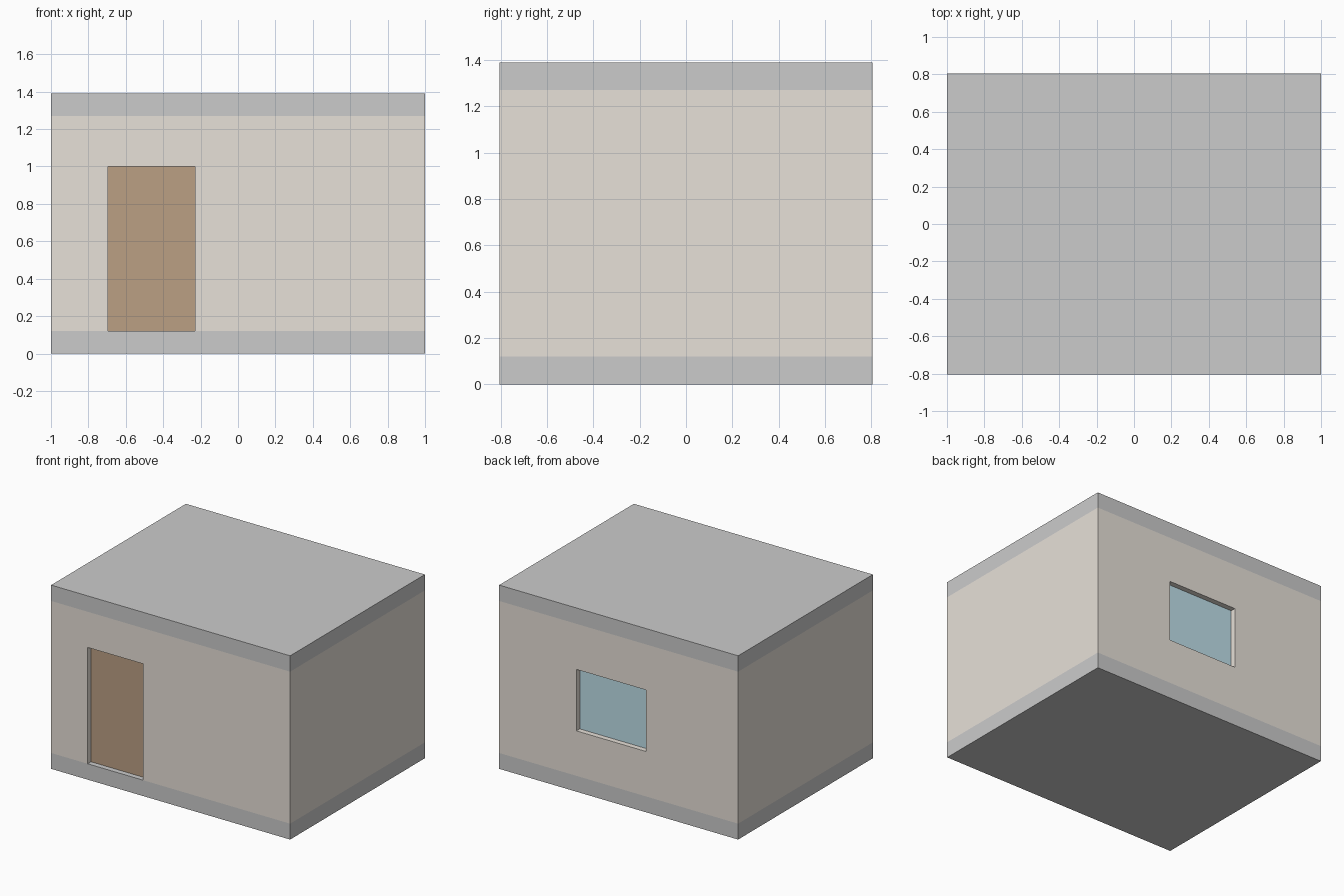
import bpy

if "Cube" in bpy.data.objects:
    bpy.data.objects.remove(bpy.data.objects["Cube"])

W, D, H = 1.0, 0.805, 1.39      # half width, half depth, full height
SLAB, WALL, PANEL = 0.12, 0.12, 0.04


def material(name, rgb):
    m = bpy.data.materials.new(name)
    m.diffuse_color = (*rgb, 1)
    m.use_nodes = True
    m.node_tree.nodes["Principled BSDF"].inputs["Base Color"].default_value = m.diffuse_color
    return m


def box(name, x, y, z, mat=None):
    """Box from (min, max) ranges on each axis."""
    bpy.ops.mesh.primitive_cube_add(size=1, location=[(a + b) / 2 for a, b in (x, y, z)])
    ob = bpy.context.object
    ob.name = name
    ob.scale = [b - a for a, b in (x, y, z)]
    bpy.ops.object.transform_apply(location=False, rotation=False, scale=True)
    if mat:
        ob.data.materials.append(mat)
    return ob


def cut(target, name, x, y, z):
    """Cut a box out of the target with a boolean modifier."""
    cutter = box(name, x, y, z)
    cutter.hide_render = True
    cutter.hide_viewport = False
    mod = target.modifiers.new(name, 'BOOLEAN')
    mod.operation, mod.solver, mod.object = 'DIFFERENCE', 'EXACT', cutter
    bpy.context.view_layer.objects.active = target
    bpy.ops.object.modifier_apply(modifier=mod.name)
    bpy.data.objects.remove(cutter)


plaster = material("plaster", (0.80, 0.75, 0.69))
wood = material("wood", (0.50, 0.35, 0.23))
glass = material("glass", (0.52, 0.74, 0.82))

# Floor and roof slabs
box("floor_slab", (-W, W), (-D, D), (0, SLAB))
box("roof_slab", (-W, W), (-D, D), (H - SLAB, H))

# Hollow wall ring
walls = box("walls", (-W, W), (-D, D), (SLAB, H - SLAB), plaster)
cut(walls, "room_cutter", (-W + WALL, W - WALL), (-D + WALL, D - WALL), (0, H))

# Door at the front and window at the back, panels centred in the wall
openings = [("door", -1, (-0.695, -0.23), (SLAB, 1.0), wood),
            ("window", 1, (-0.23, 0.353), (0.46, 0.925), glass)]
for name, side, x, z, mat in openings:
    y = side * (D - WALL / 2)
    low = z[0] - (0.05 if z[0] == SLAB else 0)
    cut(walls, name + "_cutter", x, (y - WALL, y + WALL), (low, z[1]))
    box(name + "_panel", x, (y - PANEL / 2, y + PANEL / 2), z, mat)
